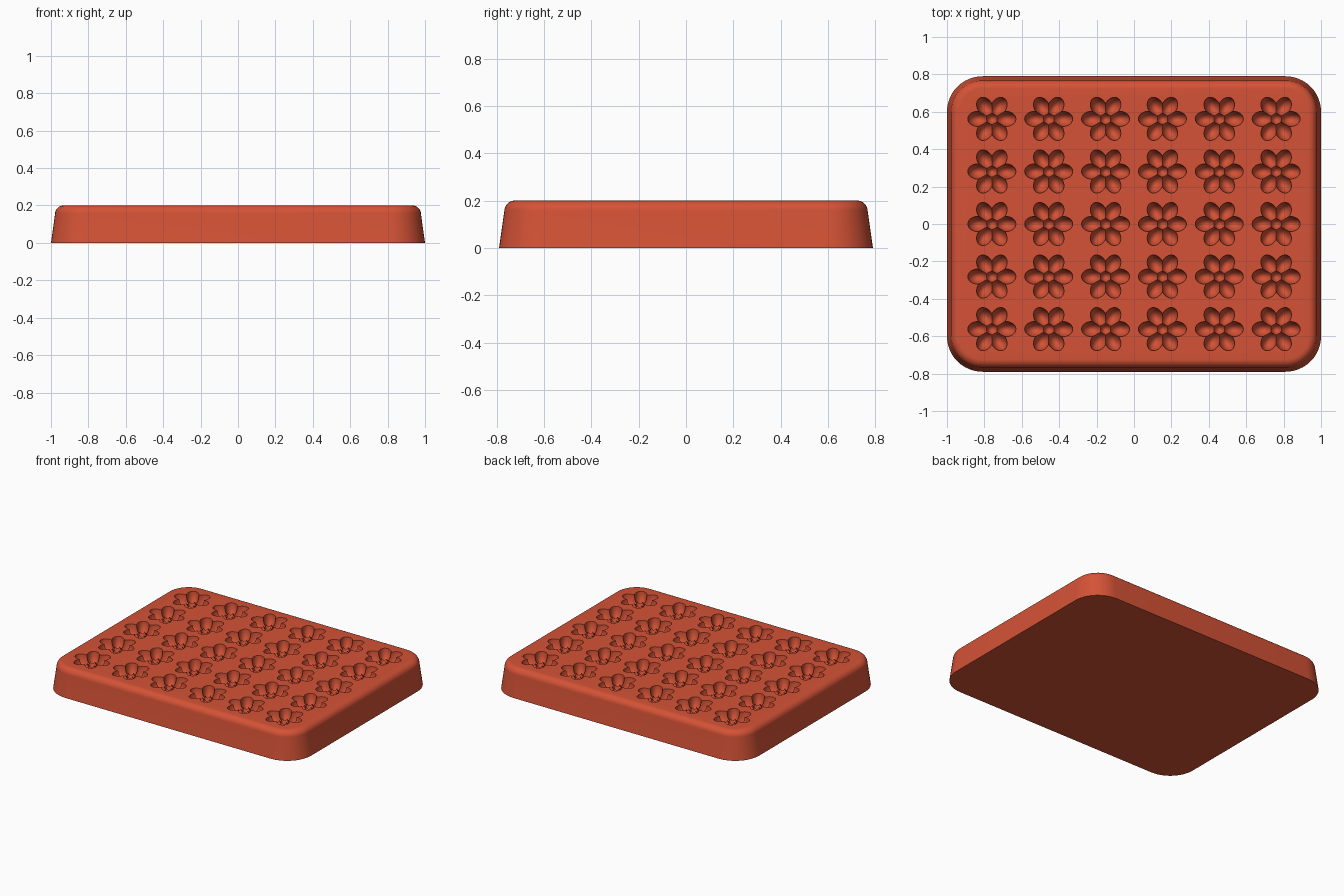
import bpy, bmesh, math
from mathutils import Matrix, Vector

if "Cube" in bpy.data.objects:
    bpy.data.objects.remove(bpy.data.objects["Cube"], do_unlink=True)

# Single silicone colour
red = bpy.data.materials.new("coral_red")
red.use_nodes = True
color = (0.66, 0.085, 0.037, 1)
red.diffuse_color = color
red.node_tree.nodes["Principled BSDF"].inputs["Base Color"].default_value = color

HALF_X, HALF_Y, HEIGHT, CORNER = 1.0, 0.79, 0.2, 0.19
COLS, ROWS, STEP_X, STEP_Y = 6, 5, 0.304, 0.281


def finish(name, bm):
    bmesh.ops.recalc_face_normals(bm, faces=bm.faces)
    mesh = bpy.data.meshes.new(name)
    bm.to_mesh(mesh)
    bm.free()
    mesh.materials.append(red)
    obj = bpy.data.objects.new(name, mesh)
    bpy.context.collection.objects.link(obj)
    return obj


def rounded_ring(bm, inset, z, steps=12):
    """Rounded rectangle of vertices, drawn in by inset."""
    ring = []
    radius = CORNER - inset
    for quarter, (sx, sy) in enumerate([(1, 1), (-1, 1), (-1, -1), (1, -1)]):
        for i in range(steps + 1):
            a = (quarter + i / steps) * math.pi / 2
            ring.append(bm.verts.new((sx * (HALF_X - CORNER) + radius * math.cos(a),
                                      sy * (HALF_Y - CORNER) + radius * math.sin(a), z)))
    return ring


# Tray body: drafted walls with a rounded top edge
bm = bmesh.new()
FILLET, DRAFT = 0.045, 0.022
profile = [(0, 0)]
for i in range(9):
    a = i / 8 * math.pi / 2
    profile.append((DRAFT + FILLET * (1 - math.cos(a)), HEIGHT - FILLET * (1 - math.sin(a))))
rings = [rounded_ring(bm, inset, z) for inset, z in profile]
for low, high in zip(rings, rings[1:]):
    for i in range(len(low)):
        j = (i + 1) % len(low)
        bm.faces.new((low[i], low[j], high[j], high[i]))
bm.faces.new(rings[0])
bm.faces.new(rings[-1])
tray = finish("mold_tray", bm)


def cut(name, offset, angle, size, z):
    """Cut one ellipsoid hollow into the tray at every flower."""
    bm = bmesh.new()
    for c in range(COLS):
        for r in range(ROWS):
            centre = Vector(((c - (COLS - 1) / 2) * STEP_X, (r - (ROWS - 1) / 2) * STEP_Y, z))
            matrix = (Matrix.Translation(centre) @ Matrix.Rotation(angle, 4, "Z")
                      @ Matrix.Translation((offset, 0, 0)) @ Matrix.Diagonal((*size, 1)))
            bmesh.ops.create_uvsphere(bm, u_segments=24, v_segments=16, radius=1, matrix=matrix)
    cutter = finish(name, bm)
    cutter.hide_render = True
    cutter.hide_set(True)
    mod = tray.modifiers.new(name, "BOOLEAN")
    mod.operation = "DIFFERENCE"
    mod.solver = "MANIFOLD"
    mod.object = cutter


# Six petals per flower and a small hollow in the middle
for k in range(6):
    cut(f"petal_cutter_{k + 1}", 0.074, k * math.pi / 3, (0.055, 0.041, 0.085), HEIGHT + 0.004)
cut("flower_centre_cutter", 0, 0, (0.034, 0.034, 0.075), HEIGHT + 0.003)

# Bake the cuts, remove the helpers
bpy.context.view_layer.update()
baked = bpy.data.meshes.new_from_object(tray.evaluated_get(bpy.context.evaluated_depsgraph_get()))
cutters = [m.object for m in tray.modifiers]
tray.modifiers.clear()
tray.data = baked
for cutter in cutters:
    bpy.data.objects.remove(cutter, do_unlink=True)

bpy.ops.object.select_all(action="DESELECT")
tray.select_set(True)
bpy.context.view_layer.objects.active = tray
bpy.ops.object.shade_smooth_by_angle(angle=math.radians(35))
